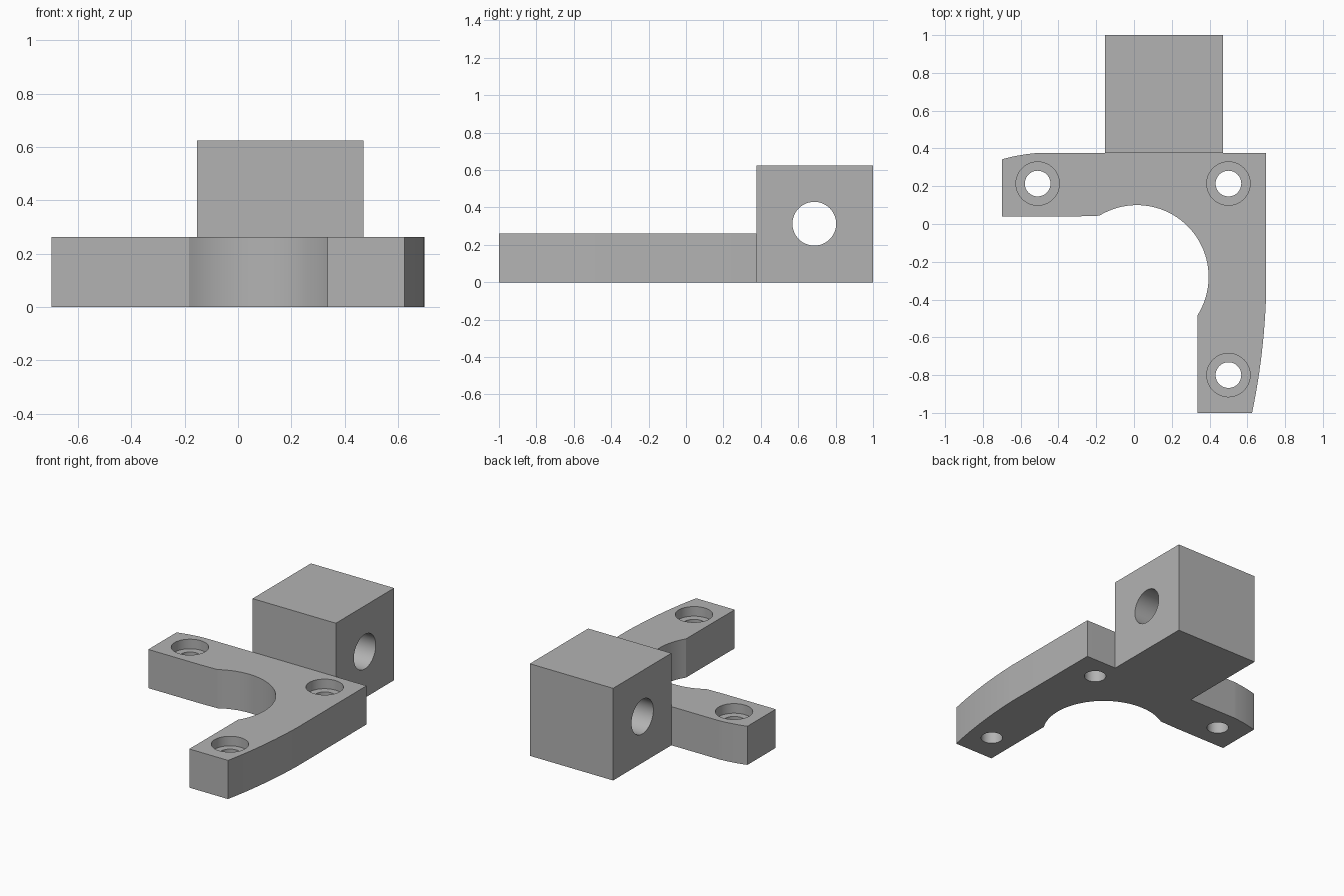
import bpy
import bmesh
import math
from mathutils import Matrix, Vector

cube = bpy.data.objects.get("Cube")
if cube:
    bpy.data.objects.remove(cube, do_unlink=True)

grey = bpy.data.materials.new("plain grey")
grey.use_nodes = True
colour = (0.45, 0.45, 0.45, 1)
grey.diffuse_color = colour
grey.node_tree.nodes["Principled BSDF"].inputs["Base Color"].default_value = colour

PLATE_H = 0.262
BLOCK = 0.624


def add_object(name, bm):
    bmesh.ops.recalc_face_normals(bm, faces=bm.faces)
    mesh = bpy.data.meshes.new(name)
    bm.to_mesh(mesh)
    bm.free()
    mesh.materials.append(grey)
    obj = bpy.data.objects.new(name, mesh)
    bpy.context.collection.objects.link(obj)
    return obj


def cylinder(name, centre, radius, depth, axis="Z"):
    bm = bmesh.new()
    turn = Matrix.Rotation(math.pi / 2, 4, "Y") if axis == "X" else Matrix()
    bmesh.ops.create_cone(bm, cap_ends=True, segments=48, radius1=radius, radius2=radius,
                          depth=depth, matrix=Matrix.Translation(centre) @ turn)
    return add_object(name, bm)


def cut(target, cutter):
    cutter.hide_render = True
    mod = target.modifiers.new("hole", "BOOLEAN")
    mod.operation = "DIFFERENCE"
    mod.solver = "EXACT"
    mod.object = cutter
    bpy.context.view_layer.objects.active = target
    bpy.ops.object.modifier_apply(modifier=mod.name)
    bpy.data.objects.remove(cutter, do_unlink=True)


def bend(a, control, b, steps=12):
    a, c, b = Vector(a), Vector(control), Vector(b)
    return [tuple(a * (1 - t) ** 2 + c * 2 * t * (1 - t) + b * t * t)
            for t in (i / steps for i in range(steps + 1))]


def smooth(obj):
    bpy.ops.object.select_all(action="DESELECT")
    obj.select_set(True)
    bpy.context.view_layer.objects.active = obj
    bpy.ops.object.shade_smooth_by_angle(angle=math.radians(25))


# Outline of the L-shaped plate, with the round inner clearance
start, end = math.radians(-32), math.radians(121.5)
outline = [(0.335, -1.0)]
outline += [(0.015 + 0.38 * math.cos(a), -0.28 + 0.38 * math.sin(a))
            for a in (start + (end - start) * i / 40 for i in range(41))]
outline += [(-0.31, 0.04), (-0.7, 0.04)]
outline += bend((-0.7, 0.342), (-0.61, 0.368), (-0.51, 0.376))
outline += [(0.7, 0.376)]
outline += bend((0.7, -0.36), (0.69, -0.69), (0.625, -1.0))

bm = bmesh.new()
base = bm.faces.new([bm.verts.new((x, y, 0)) for x, y in outline])
extruded = bmesh.ops.extrude_face_region(bm, geom=[base])["geom"]
bmesh.ops.translate(bm, vec=(0, 0, PLATE_H),
                    verts=[v for v in extruded if isinstance(v, bmesh.types.BMVert)])
plate = add_object("bracket_plate", bm)

# Counterbored screw holes
for x, y in ((-0.51, 0.214), (0.5, 0.214), (0.5, -0.8)):
    cut(plate, cylinder("screw_hole", (x, y, PLATE_H / 2), 0.068, 1))
    cut(plate, cylinder("counterbore", (x, y, PLATE_H + 0.035), 0.115, 0.2))
smooth(plate)

# Mounting block with a cross hole
bm = bmesh.new()
bmesh.ops.create_cube(bm, size=BLOCK, matrix=Matrix.Translation((0.158, 1 - BLOCK / 2, BLOCK / 2)))
block = add_object("mounting_block", bm)
cut(block, cylinder("cross_hole", (0.158, 0.686, 0.313), 0.117, 1, "X"))
smooth(block)
